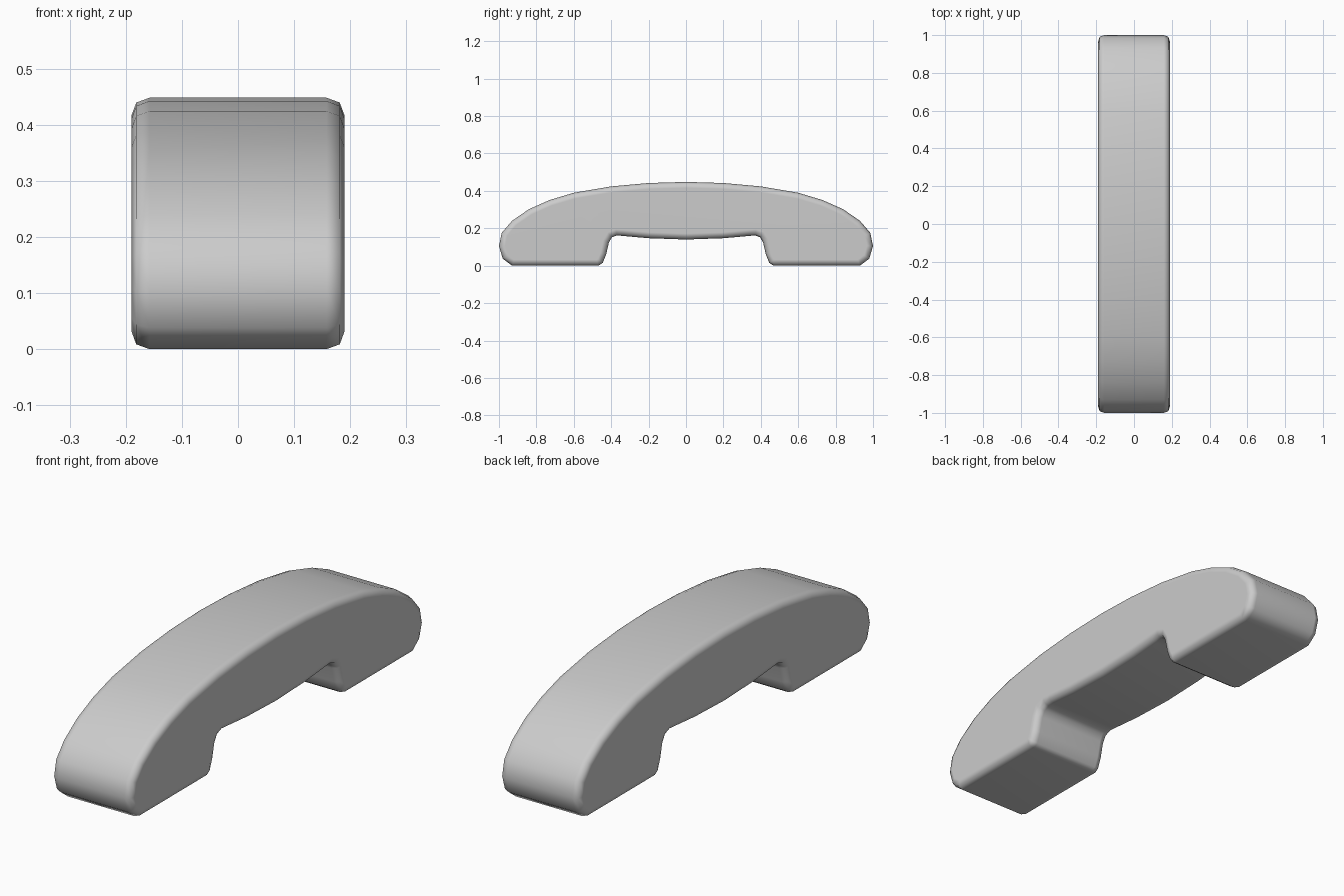
import bpy, bmesh
from mathutils import Vector

cube = bpy.data.objects.get("Cube")
if cube:
    bpy.data.objects.remove(cube)

HALF_WIDTH = 0.19
BEVEL = 0.032

# Half of the side outline (y, z), from top centre round the foot to the arch centre
half = [(0, 0.448), (0.2, 0.442), (0.4, 0.424), (0.6, 0.39), (0.73, 0.351),
        (0.84, 0.302), (0.93, 0.24), (0.985, 0.176), (1, 0.105),
        (0.98, 0.038), (0.93, 0),
        (0.468, 0), (0.445, 0.015), (0.427, 0.06), (0.412, 0.125),
        (0.396, 0.152), (0.37, 0.162), (0.335, 0.159), (0.2, 0.147), (0, 0.14)]
outline = [Vector(p) for p in half]
outline += [Vector((-y, z)) for y, z in reversed(half[1:-1])]


def inset(points, distance):
    """Move a clockwise outline inwards with mitred corners."""
    result = []
    for i, p in enumerate(points):
        a = (p - points[i - 1]).normalized()
        b = (points[(i + 1) % len(points)] - p).normalized()
        na, nb = Vector((a.y, -a.x)), Vector((b.y, -b.x))
        result.append(p + (na + nb) * distance / (1 + na.dot(nb)))
    return result


# Handle body: outline rings across the width, with rounded rims
rims = [(HALF_WIDTH, BEVEL), (HALF_WIDTH - BEVEL * 0.27, BEVEL * 0.27),
        (HALF_WIDTH - BEVEL, 0)]
sections = rims + [(-x, d) for x, d in reversed(rims)]
bm = bmesh.new()
rings = [[bm.verts.new((x, p.x, p.y)) for p in inset(outline, d)]
         for x, d in sections]
for r, s in zip(rings, rings[1:]):
    for i in range(len(r)):
        bm.faces.new((r[i - 1], r[i], s[i], s[i - 1]))
bm.faces.new(rings[0])
bm.faces.new(rings[-1])
bmesh.ops.recalc_face_normals(bm, faces=bm.faces)
mesh = bpy.data.meshes.new("handle")
bm.to_mesh(mesh)
bm.free()

handle = bpy.data.objects.new("handle", mesh)
bpy.context.collection.objects.link(handle)

# Plain grey finish
grey = bpy.data.materials.new("light_grey")
grey.use_nodes = True
grey.diffuse_color = (0.6, 0.6, 0.6, 1)
grey.node_tree.nodes["Principled BSDF"].inputs["Base Color"].default_value = (0.6, 0.6, 0.6, 1)
mesh.materials.append(grey)

# Smooth shading that keeps the broad faces flat
bpy.context.view_layer.objects.active = handle
handle.select_set(True)
bpy.ops.object.shade_smooth_by_angle(angle=1.1)
weighted = handle.modifiers.new("weighted_normals", 'WEIGHTED_NORMAL')
weighted.keep_sharp = True
